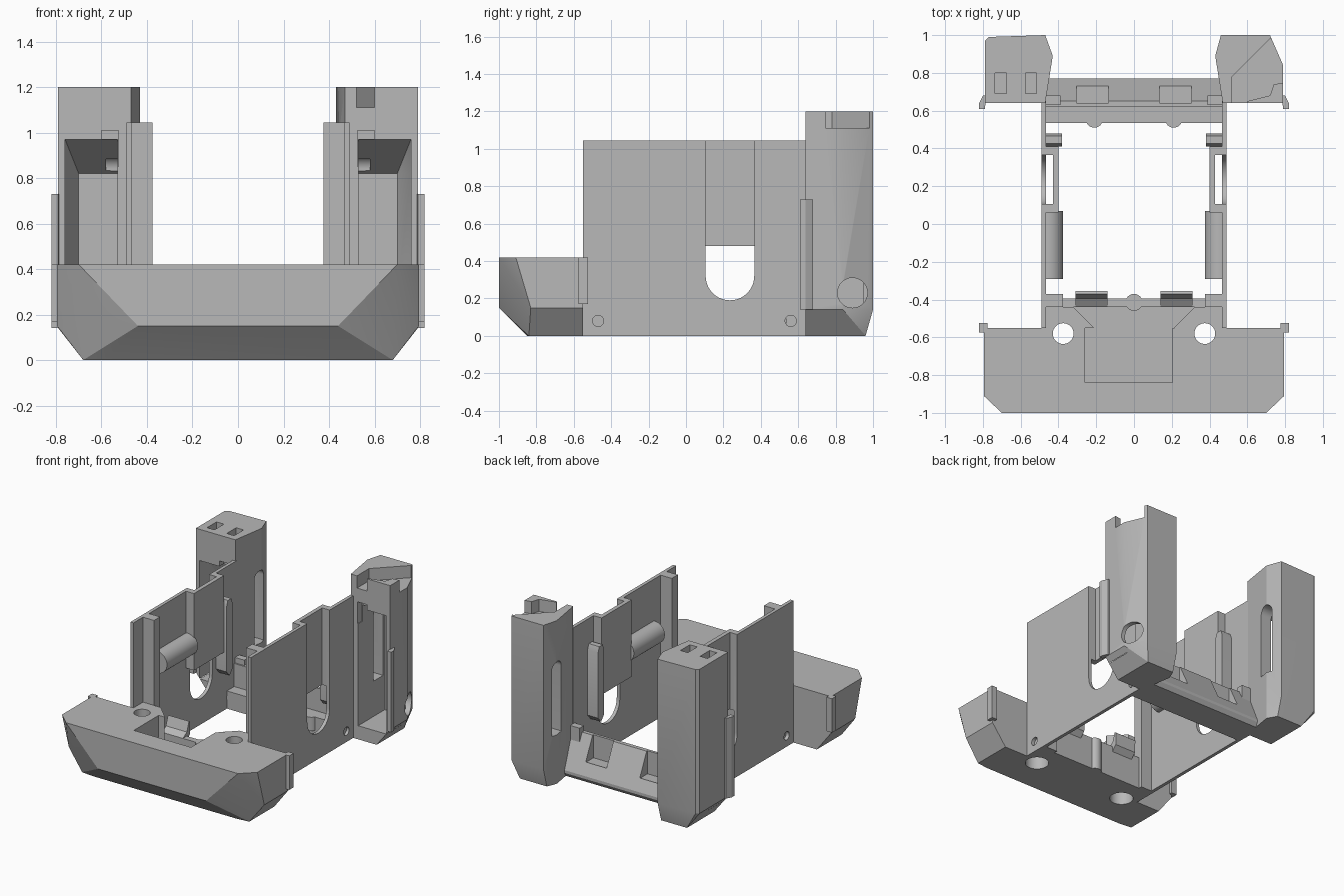
import bpy, bmesh, math
from mathutils import Matrix, Vector

cube = bpy.data.objects.get("Cube")
if cube:
    bpy.data.objects.remove(cube)

grey = bpy.data.materials.new("plain grey plastic")
grey.use_nodes = True
grey.diffuse_color = (0.48, 0.48, 0.48, 1)
grey.node_tree.nodes["Principled BSDF"].inputs["Base Color"].default_value = grey.diffuse_color


def finish(name, bm):
    bmesh.ops.recalc_face_normals(bm, faces=bm.faces)
    mesh = bpy.data.meshes.new(name)
    bm.to_mesh(mesh)
    bm.free()
    mesh.materials.append(grey)
    ob = bpy.data.objects.new(name, mesh)
    bpy.context.collection.objects.link(ob)
    return ob


def hull(name, points):
    bm = bmesh.new()
    for p in points:
        bm.verts.new(p)
    bmesh.ops.convex_hull(bm, input=bm.verts)
    bmesh.ops.dissolve_limit(bm, angle_limit=0.01, verts=bm.verts, edges=bm.edges)
    return finish(name, bm)


def box(name, x, y, z):
    return hull(name, [(a, b, c) for a in x for b in y for c in z])


def prism(name, profile, axis, lo, hi):
    """Extrude a 2D profile along the x or z axis."""
    bm = bmesh.new()
    place = (lambda p: (lo, p[0], p[1])) if axis == "x" else (lambda p: (p[0], p[1], lo))
    face = bm.faces.new([bm.verts.new(place(p)) for p in profile])
    new = bmesh.ops.extrude_face_region(bm, geom=[face])["geom"]
    shift = Vector((hi - lo, 0, 0)) if axis == "x" else Vector((0, 0, hi - lo))
    bmesh.ops.translate(bm, vec=shift, verts=[g for g in new if isinstance(g, bmesh.types.BMVert)])
    return finish(name, bm)


def rod(name, centre, radius, length, axis, sides=32):
    bm = bmesh.new()
    turn = {"x": Matrix.Rotation(math.pi / 2, 4, "Y"),
            "y": Matrix.Rotation(math.pi / 2, 4, "X"), "z": Matrix()}[axis]
    bmesh.ops.create_cone(bm, cap_ends=True, segments=sides, radius1=radius, radius2=radius,
                          depth=length, matrix=Matrix.Translation(centre) @ turn)
    return finish(name, bm)


def cut(target, *cutters):
    for c in cutters:
        mod = target.modifiers.new("cut", "BOOLEAN")
        mod.operation, mod.solver, mod.object = "DIFFERENCE", "EXACT", c
    bpy.context.view_layer.update()
    graph = bpy.context.evaluated_depsgraph_get()
    mesh = bpy.data.meshes.new_from_object(target.evaluated_get(graph))
    target.modifiers.clear()
    target.data = mesh
    for c in cutters:
        bpy.data.objects.remove(c)


def span(s, a, b):
    return sorted((s * a, s * b))


SIDES = ((-1, "right"), (1, "left"))

# Front bumper with faceted corners, rear recess and two bolt holes
corners = []
for s in (-1, 1):
    corners += [(s * x, y, z) for x, y, z in (
        (.70, -1, .42), (.795, -.91, .42), (.795, -.55, .42), (.44, -1, .15), (.795, -.83, .15),
        (.795, -.55, .15), (.59, -.85, 0), (.68, -.84, 0), (.68, -.55, 0))]
bumper = hull("front_bumper", corners)
cut(bumper, box("recess", (-.26, .205), (-.84, -.5), (.12, .5)),
    *[rod("bolt_hole", (s * .375, -.58, .2), .055, .6, "z") for s in (-1, 1)],
    *[rod("bolt_counterbore", (s * .375, -.58, 0), .08, .24, "z") for s in (-1, 1)])

# Ledge behind the bumper with central rib and curved retaining tabs
ledge = box("bumper_ledge", (-.465, .465), (-.55, -.44), (0, .12))
cut(ledge, *[rod("bolt_clearance", (s * .375, -.58, .1), .08, .4, "z") for s in (-1, 1)])
box("ledge_back_wall", (-.465, .465), (-.44, -.395), (0, .24))
rod("ledge_rib", (0, -.415, .12), .045, .24, "z")

for s, side in SIDES:
    boss = box("bolt_boss_" + side, span(s, .215, .465), (-.55, -.44), (.12, .42))
    cut(boss, rod("bolt_clearance", (s * .375, -.58, .3), .055, .6, "z"),
        hull("boss_corner", [(s * x, y, z) for z in (.1, .5)
                             for x, y in ((.2, -.56), (.2, -.42), (.34, -.42), (.26, -.48))]))
    tab = [(-.43, .16), (-.36, .24), (-.355, .33), (-.37, .34), (-.395, .27), (-.44, .24)]
    prism("retaining_tab_" + side, tab, "x", *span(s, .14, .31))
    box("bumper_lip_" + side, span(s, .775, .82), (-.575, -.525), (.17, .42))

    # Side wall with tall slot and screw holes
    wall = box("side_wall_" + side, span(s, .465, .49), (-.55, .65), (0, 1.045))
    arc = [(.235 + .13 * math.cos(a), .32 + .13 * math.sin(a))
           for a in [math.pi * (1 + i / 20) for i in range(21)]]
    cut(wall, prism("slot", arc + [(.365, 1.2), (.105, 1.2)], "x", *span(s, .4, .55)),
        *[rod("screw_hole", (s * .48, y, .08), .03, .2, "x") for y in (-.47, .56)])

    # Channel bulging inward behind the slot
    channel = [(.465, .06), (.465, .105), (.43, .105), (.43, .365), (.465, .365),
               (.465, .41), (.40, .41), (.40, .06)]
    prism("slot_channel_" + side, [(s * x, y) for x, y in channel], "z", .48, 1.045)

    # Inner wall details: front post, horizontal tube and upright rib
    box("front_post_" + side, span(s, .375, .47), (-.44, -.37), (0, 1.045))
    tube = rod("inner_tube_" + side, (s * .455, -.11, .66), .08, .36, "y")
    cut(tube, box("tube_trim", span(s, .48, .7), (-.4, .2), (.4, .9)))
    rib = [(.41, .34), (.445, .3), (.48, .34), (.48, .82), (.465, .86), (.425, .86), (.41, .82)]
    prism("upright_rib_" + side, rib, "x", *span(s, .38, .47))

    # Rear pillar, hollow and open to the front
    if s < 0:
        plan = [(.79, .64), (.79, .97), (.77, .99), (.47, 1), (.43, .89), (.47, .64)]
    else:
        plan = [(.79, .64), (.79, .84), (.72, 1), (.46, 1), (.43, .89), (.47, .64)]
    body = [(s * x, y, z) for x, y in plan for z in (.14, 1.2)]
    body += [(s * min(x, .68), min(y, .96), 0) for x, y in plan]
    pillar = hull("rear_pillar_" + side, body)
    hollow = [(.53, .6), (.76, .6), (.76, .83), (.70, .95), (.53, .95)]
    cavity = [(s * x, y, z) for x, y in hollow for z in (.1, .82)]
    cavity += [(s * x, y, .97) for x in (.53, .76) for y in (.6, .70)]
    holes = [hull("cavity", cavity),
             box("front_notch", span(s, .525, .60), (.6, .69), (.85, 1.01)),
             box("inner_window", span(s, .38, .56), (.82, .93), (.36, .84)),
             rod("window_arch", (s * .48, .875, .84), .055, .2, "x")]
    if s < 0:
        holes += [box("top_pocket", (x, x + .06), (.69, .8), (1.09, 1.3)) for x in (-.735, -.575)]
    else:
        holes += [rod("cable_hole", (.76, .89, .23), .08, .3, "x")]
        groove = [(.52, .6), (.60, .6), (.60, .65), (.72, .68), (.74, .74), (.9, .76),
                  (.9, .98), (.72, .98), (.52, .78)]
        holes += [prism("top_groove", groove, "z", 1.11, 1.3)]
    cut(pillar, *holes)
    lip = [(.78, .68), (.79, .61), (.82, .61), (.82, .64), (.80, .68)]
    prism("pillar_lip_" + side, [(s * x, y) for x, y in lip], "z", .14, .73)
    box("beam_end_post_" + side, span(s, .39, .47), (.63, .68), (0, .34))
    rod("beam_bump_" + side, (s * .21, .555, .08), .045, .1, "z")

# Sloped rear beam with two notches in its top edge
beam = prism("rear_beam", [(.535, 0), (.75, 0), (.77, .03), (.77, .05), (.65, .3), (.62, .3),
                           (.62, .13), (.535, .13)], "x", -.47, .47)
cut(beam, *[box("beam_notch", span(s, .135, .305), (.64, .73), (.13, .5)) for s in (-1, 1)])

# Smooth the round parts and keep hard edges crisp
bpy.ops.object.select_all(action="DESELECT")
for ob in bpy.context.collection.objects:
    if ob.type == "MESH" and ob.data.materials and ob.data.materials[0] == grey:
        ob.select_set(True)
        bpy.context.view_layer.objects.active = ob
bpy.ops.object.shade_smooth_by_angle(angle=math.radians(25))
